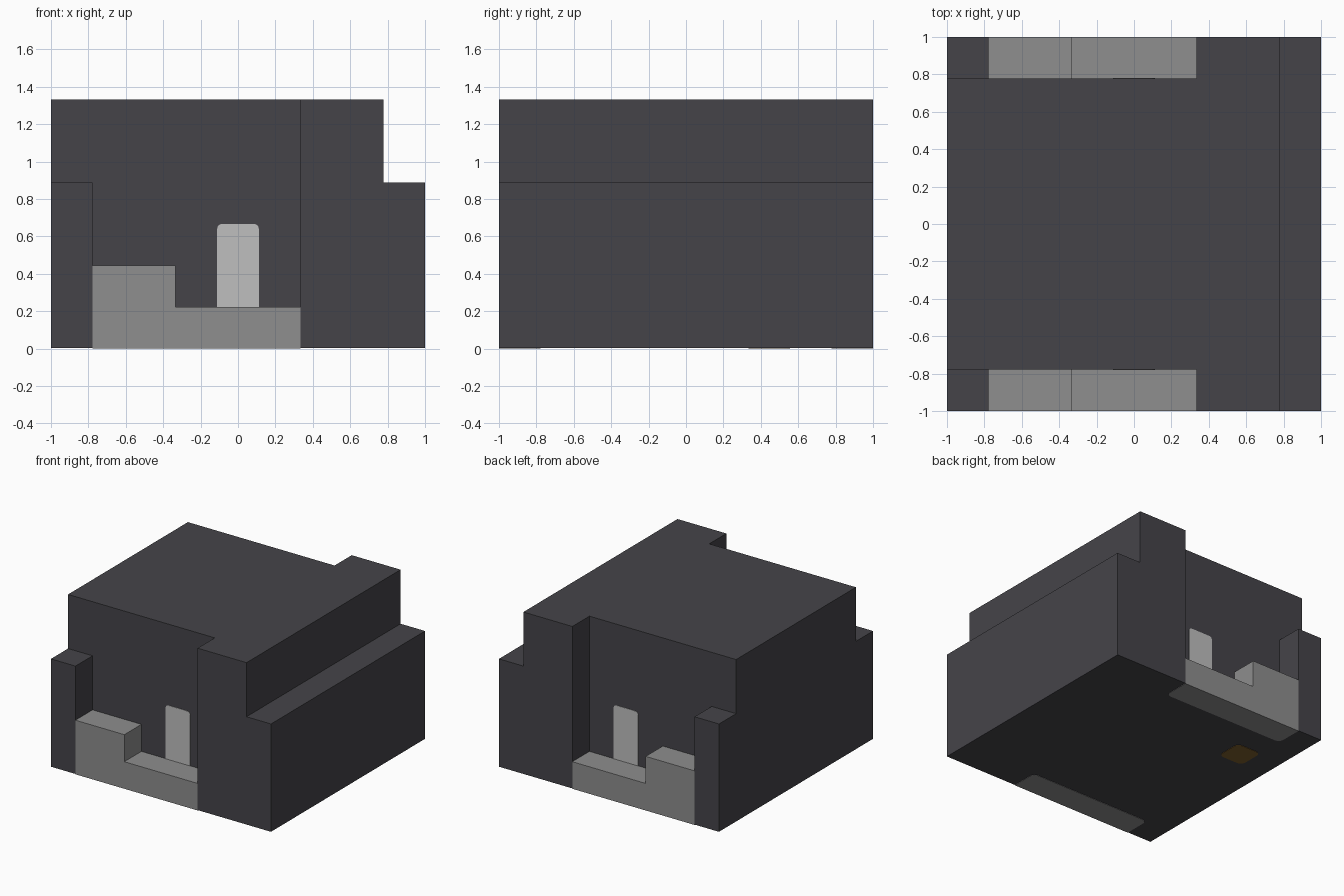
import bpy, bmesh, math
from mathutils import Vector

old = bpy.data.objects.get("Cube")
if old:
    bpy.data.objects.remove(old, do_unlink=True)

U = 2 / 9       # one grid cell; the model is 9 x 9 x 6 cells
SKIN = 0.003    # thickness of painted plates


def material(name, srgb):
    col = [((c / 255 + 0.055) / 1.055) ** 2.4 for c in srgb] + [1]
    m = bpy.data.materials.new(name)
    m.use_nodes = True
    m.diffuse_color = col
    m.node_tree.nodes["Principled BSDF"].inputs["Base Color"].default_value = col
    return m


DARK = material("dark grey", (69, 68, 73))
MID = material("mid grey", (142, 142, 142))
LIGHT = material("light grey", (191, 191, 191))
GOLD = material("dull gold", (126, 95, 44))


def prism(name, points, lo, hi, axis, *mats):
    """Extrude a flat profile from lo to hi along y (xz points) or z (xy points)."""
    def place(p, d):
        return Vector((p[0], d, p[1])) if axis == "y" else Vector((p[0], p[1], d))
    bm = bmesh.new()
    face = bm.faces.new([bm.verts.new(place(p, lo)) for p in points])
    out = bmesh.ops.extrude_face_region(bm, geom=[face])
    verts = [g for g in out["geom"] if isinstance(g, bmesh.types.BMVert)]
    bmesh.ops.translate(bm, verts=verts, vec=place((0, 0), hi - lo))
    bmesh.ops.recalc_face_normals(bm, faces=bm.faces)
    mesh = bpy.data.meshes.new(name)
    bm.to_mesh(mesh)
    bm.free()
    ob = bpy.data.objects.new(name, mesh)
    bpy.context.collection.objects.link(ob)
    for m in mats:
        mesh.materials.append(m)
    return ob


def rounded(x0, x1, y0, y1, radii):
    """Rectangle whose corners (from lower left, anticlockwise) have the given radii."""
    pts = []
    for i, (x, y, r) in enumerate(zip((x0, x1, x1, x0), (y0, y0, y1, y1), radii)):
        cx = x + (r if x == x0 else -r)
        cy = y + (r if y == y0 else -r)
        for k in range(5 if r else 1):
            a = math.pi * (1 + i / 2 + k / 8)
            pts.append((cx + r * math.cos(a), cy + r * math.sin(a)))
    return pts


def cells(pts):
    return [(x * U, z * U) for x, z in pts]


# Main body with the step along its left edge
body = prism("body", cells([(-4.5, 0), (4.5, 0), (4.5, 4), (3.5, 4), (3.5, 6), (-4.5, 6)]),
             -1, 1, "y", DARK)
for v in body.data.vertices:
    v.co.z = max(v.co.z, SKIN)

# Recess in the front and back walls
recess = cells([(-3.5, -1), (1.5, -1), (1.5, 7), (-5, 7), (-5, 4), (-3.5, 4)])
cutters = [prism("recess_cutter", recess, s * 3.5 * U, s * 1.2, "y", DARK) for s in (-1, 1)]
for c in cutters:
    mod = body.modifiers.new("recess", "BOOLEAN")
    mod.operation, mod.solver, mod.object = "DIFFERENCE", "EXACT", c
bpy.context.view_layer.update()
cut = bpy.data.meshes.new_from_object(body.evaluated_get(bpy.context.evaluated_depsgraph_get()))
body.modifiers.clear()
body.data = cut
for c in cutters:
    bpy.data.objects.remove(c, do_unlink=True)

step = cells([(-3.5, 0), (1.5, 0), (1.5, 1), (-1.5, 1), (-1.5, 2), (-3.5, 2)])
for side, s in (("front", -1), ("back", 1)):
    # Stepped ledge, with a dark underside
    ledge = prism(side + "_ledge", step, s * 3.5 * U, s, "y", MID, DARK)
    for v in ledge.data.vertices:
        v.co.z = max(v.co.z, SKIN)
    for p in ledge.data.polygons:
        p.material_index = int(p.normal.z < -0.9)

    # Light panel on the recessed wall
    wall = s * 3.5 * U
    prism(side + "_panel", rounded(-U / 2, U / 2, U, 3 * U, (0, 0, 0.025, 0.025)),
          wall - s * SKIN, wall + s * SKIN, "y", LIGHT)

    # Painted strip on the underside, rounded toward the middle
    y0, y1 = sorted((s, wall))
    radii = (0, 0, 0.045, 0.045) if s < 0 else (0.045, 0.045, 0, 0)
    prism(side + "_under_strip", rounded(-3.5 * U, 1.5 * U, y0, y1, radii), 0, SKIN * 1.5, "z", MID)

# Gold mark on the underside
prism("under_mark", rounded(-3.5 * U, -2.5 * U, 1.5 * U, 2.5 * U, [0.045] * 4),
      0, SKIN * 1.5, "z", GOLD)
